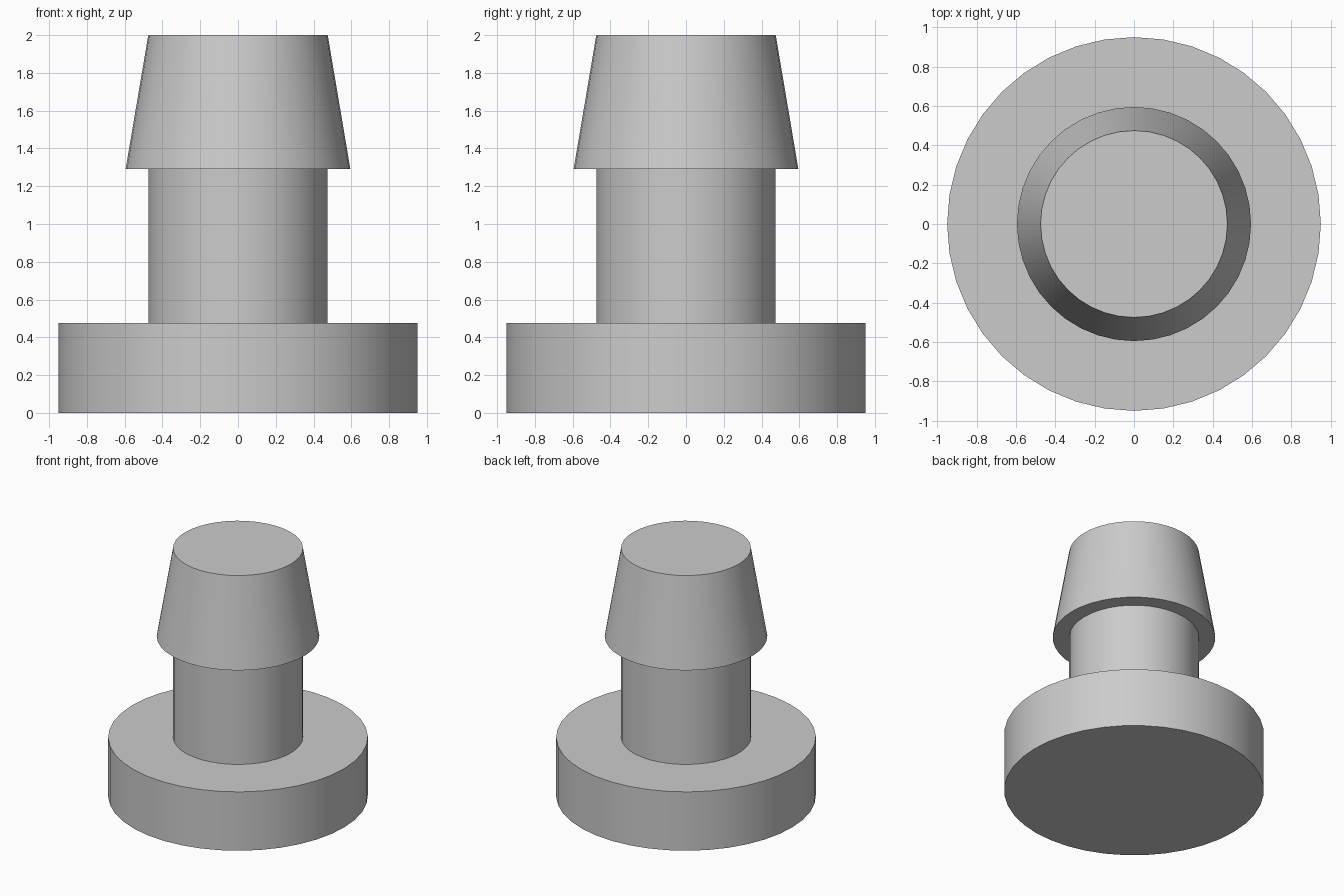
import bpy

cube = bpy.data.objects.get("Cube")
if cube:
    bpy.data.objects.remove(cube, do_unlink=True)

SIDES = 40

# Single plain grey
grey = bpy.data.materials.new("plain grey")
grey.use_nodes = True
colour = (0.6, 0.6, 0.6, 1)
grey.diffuse_color = colour
grey.node_tree.nodes["Principled BSDF"].inputs["Base Color"].default_value = colour


def lathe(name, profile):
    """Turn a radius/height profile into a closed solid about the z axis."""
    import math
    verts = [(r * math.cos(math.tau * i / SIDES), r * math.sin(math.tau * i / SIDES), z)
             for r, z in profile for i in range(SIDES)]
    faces = [tuple(reversed(range(SIDES)))]
    for ring in range(len(profile) - 1):
        a = ring * SIDES
        for i in range(SIDES):
            j = (i + 1) % SIDES
            faces.append((a + i, a + j, a + SIDES + j, a + SIDES + i))
    top = (len(profile) - 1) * SIDES
    faces.append(tuple(range(top, top + SIDES)))
    mesh = bpy.data.meshes.new(name)
    mesh.from_pydata(verts, [], faces)
    mesh.materials.append(grey)
    obj = bpy.data.objects.new(name, mesh)
    bpy.context.collection.objects.link(obj)
    bpy.ops.object.select_all(action="DESELECT")
    obj.select_set(True)
    bpy.context.view_layer.objects.active = obj
    bpy.ops.object.shade_smooth_by_angle()
    return obj


# Flanged base, straight neck and tapered barbed head in one turned solid
lathe("barbed_plug", [
    (0.95, 0), (0.95, 0.475),
    (0.475, 0.475), (0.475, 1.29),
    (0.595, 1.29), (0.475, 2),
])
